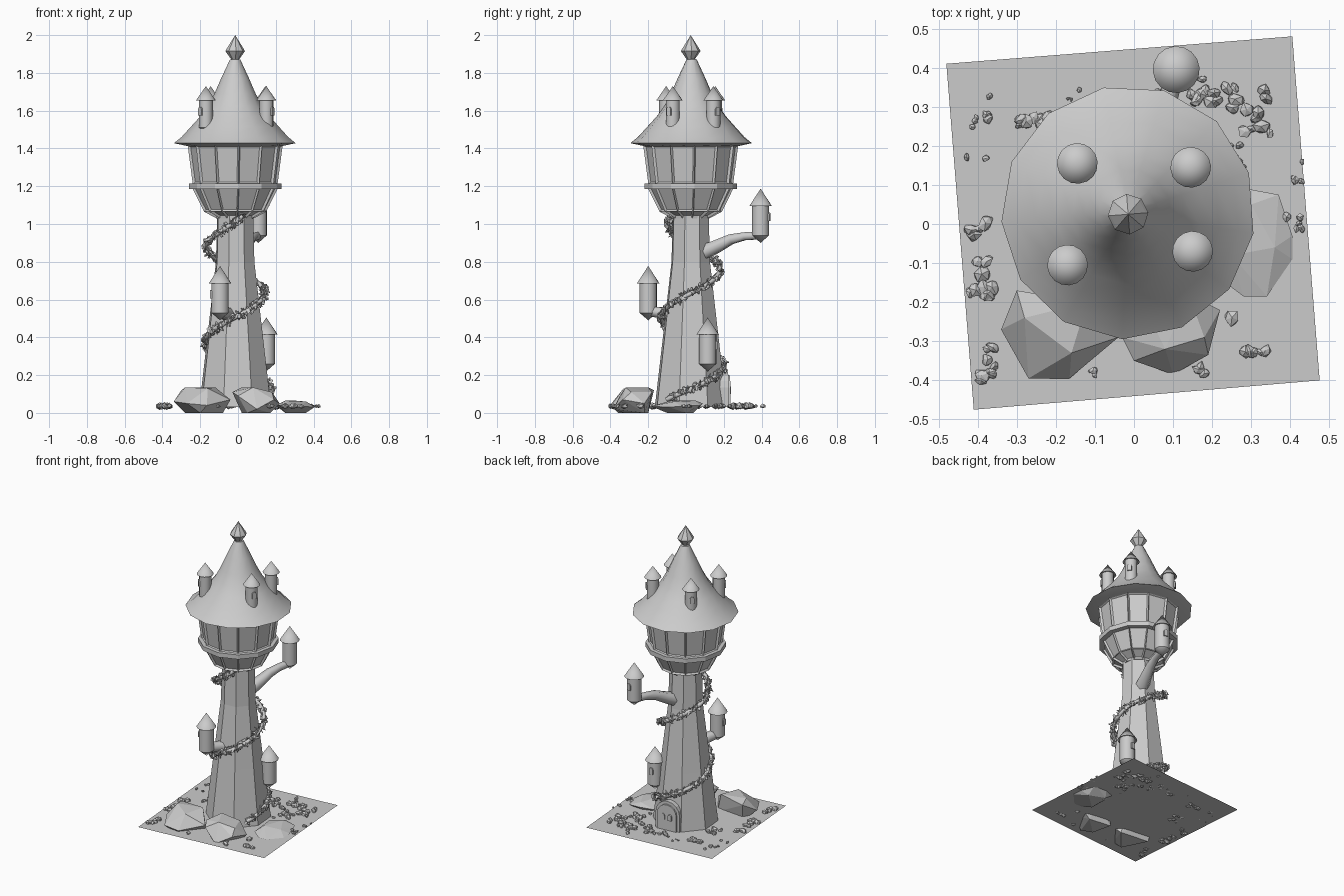
import bpy, bmesh, math, random
from math import sin, cos, pi, radians, atan2
from mathutils import Vector, Matrix, Euler

if "Cube" in bpy.data.objects:
    bpy.data.objects.remove(bpy.data.objects["Cube"])

random.seed(4)
CX, CY = -0.015, 0.025
TURN = radians(4.5)
GROUND = 0.03


def finish(name, bm, smooth=None):
    bmesh.ops.recalc_face_normals(bm, faces=bm.faces)
    me = bpy.data.meshes.new(name)
    bm.to_mesh(me)
    bm.free()
    ob = bpy.data.objects.new(name, me)
    bpy.context.collection.objects.link(ob)
    if smooth:
        bpy.ops.object.select_all(action='DESELECT')
        ob.select_set(True)
        bpy.context.view_layer.objects.active = ob
        bpy.ops.object.shade_smooth_by_angle(angle=radians(smooth))
    return ob


def lathe(name, n, profile, x=CX, y=CY, rot=TURN, smooth=None, inset=None, loop=False):
    """Revolve (radius, z) points; optionally recess every wall panel."""
    bm = bmesh.new()
    rings = [[bm.verts.new((x + r * cos(rot + 2 * pi * i / n), y + r * sin(rot + 2 * pi * i / n), z))
              for i in range(n)] for r, z in profile]
    walls = []
    pairs = list(zip(rings, rings[1:])) + ([(rings[-1], rings[0])] if loop else [])
    for a, b in pairs:
        for i in range(n):
            j = (i + 1) % n
            walls.append(bm.faces.new((a[i], a[j], b[j], b[i])))
    if not loop:
        for ring, (r, z) in ((rings[0], profile[0]), (rings[-1], profile[-1])):
            if r > 0:
                bm.faces.new(ring)
    bmesh.ops.recalc_face_normals(bm, faces=bm.faces)
    if inset:
        bmesh.ops.inset_individual(bm, faces=walls, thickness=inset, depth=-0.012)
    bmesh.ops.remove_doubles(bm, verts=bm.verts, dist=1e-5)
    return finish(name, bm, smooth)


def arch(name, x, y, z, w, h, depth, ang):
    """Round-topped slab whose face looks along the given heading."""
    bm = bmesh.new()
    pts = [(-w / 2, 0), (w / 2, 0)]
    pts += [(w / 2 * cos(pi * i / 8), h - w / 2 + w / 2 * sin(pi * i / 8)) for i in range(9)]
    face = bm.faces.new([bm.verts.new((px, -depth / 2, pz)) for px, pz in pts])
    ext = bmesh.ops.extrude_face_region(bm, geom=[face])['geom']
    bmesh.ops.translate(bm, vec=(0, depth, 0), verts=[v for v in ext if isinstance(v, bmesh.types.BMVert)])
    bm.transform(Matrix.Translation((x, y, z)) @ Matrix.Rotation(ang - pi / 2, 4, 'Z'))
    return finish(name, bm)


def tube(name, pts, radii, sides=1):
    cu = bpy.data.curves.new(name, 'CURVE')
    cu.dimensions = '3D'
    cu.bevel_depth = 1.0
    cu.bevel_resolution = sides
    cu.use_fill_caps = True
    sp = cu.splines.new('POLY')
    sp.points.add(len(pts) - 1)
    for p, co, r in zip(sp.points, pts, radii):
        p.co = (*co, 1)
        p.radius = r
    ob = bpy.data.objects.new(name, cu)
    bpy.context.collection.objects.link(ob)
    bpy.ops.object.select_all(action='DESELECT')
    ob.select_set(True)
    bpy.context.view_layer.objects.active = ob
    bpy.ops.object.convert(target='MESH')
    return ob


def chips(name, items, jitter):
    """Many small rough stones or leaves in one mesh: (location, scale, euler)."""
    bm = bmesh.new()
    for loc, scale, rot in items:
        m = Matrix.LocRotScale(Vector(loc), Euler(rot), Vector(scale))
        vs = bmesh.ops.create_icosphere(bm, subdivisions=1, radius=1, matrix=m)['verts']
        for v in vs:
            v.co = Vector(loc) + (v.co - Vector(loc)) * random.uniform(1 - jitter, 1 + jitter)
    return finish(name, bm)


def boulder(name, pts):
    bm = bmesh.new()
    for p in pts:
        bm.verts.new(p)
    res = bmesh.ops.convex_hull(bm, input=bm.verts)
    bmesh.ops.delete(bm, geom=[v for v in bm.verts if not v.link_faces], context='VERTS')
    finish(name, bm)


# Ground sheet
bm = bmesh.new()
bm.faces.new([bm.verts.new((x, y, GROUND)) for x, y in
              ((-0.41, -0.475), (0.475, -0.4), (0.405, 0.48), (-0.48, 0.41))])
finish("ground", bm)

# Tower shaft and head
lathe("tower_shaft", 8, [(0.2, GROUND), (0.155, 0.4), (0.107, 0.8), (0.1, 1.05)], rot=TURN + pi / 8)
lathe("head_bowl", 12, [(0.1, 1.03), (0.165, 1.065), (0.23, 1.195)], inset=0.01)
lathe("head_band", 12, [(0.21, 1.185), (0.245, 1.185), (0.245, 1.215), (0.21, 1.215)], loop=True)
lathe("head_room", 12, [(0.225, 1.21), (0.252, 1.415)], inset=0.014)

# Main roof and finial
lathe("main_roof", 13, [(0.0, 1.41), (0.25, 1.412), (0.325, 1.428), (0.285, 1.46), (0.235, 1.515),
                        (0.185, 1.57), (0.145, 1.625), (0.11, 1.69), (0.075, 1.77), (0.028, 1.87), (0.0, 1.88)],
      y=0.03, rot=radians(-65), smooth=40)
lathe("finial", 8, [(0.0, 1.86), (0.02, 1.87), (0.052, 1.915), (0.045, 1.928), (0.0, 2.0)])


def turret(name, x, y, z0, z1, top, r, roof_r, face):
    lathe(name + "_body", 16, [(0, z0), (r, z0 + 0.04), (r, z1)], x, y, smooth=40)
    lathe(name + "_roof", 16, [(r, z1), (roof_r, z1 - 0.005), (0, top)], x, y, smooth=60)
    d = Vector((cos(face), sin(face)))
    arch(name + "_window", x + d.x * r, y + d.y * r, z1 - 0.085, 0.026, 0.045, 0.012, face)


# Small turrets on the roof
for i, (x, y) in enumerate(((-0.145, 0.155), (0.145, 0.145), (0.15, -0.07), (-0.17, -0.105))):
    turret(f"roof_turret_{i + 1}", x, y, 1.47, 1.66, 1.73, 0.037, 0.052, atan2(y - 0.03, x - CX))

# Side turrets and their arms
turret("upper_turret", 0.108, 0.395, 0.9, 1.1, 1.187, 0.045, 0.06, radians(80))
turret("front_turret", -0.095, -0.2, 0.49, 0.69, 0.778, 0.046, 0.06, radians(180))
turret("low_turret", 0.15, 0.115, 0.22, 0.42, 0.505, 0.046, 0.06, radians(95))
tube("upper_arm", [(0.01, 0.08, 0.845), (0.04, 0.16, 0.88), (0.065, 0.24, 0.92), (0.085, 0.31, 0.935),
                   (0.105, 0.39, 0.94)], [0.046, 0.038, 0.03, 0.024, 0.024])
tube("front_arm", [(-0.035, -0.05, 0.51), (-0.07, -0.13, 0.53), (-0.095, -0.2, 0.54)], [0.045, 0.033, 0.03])

# Arched door at the back
back = pi / 2 + TURN
arch("door_frame", CX, 0.195, GROUND, 0.17, 0.19, 0.05, back)
arch("door", CX, 0.205, GROUND, 0.135, 0.17, 0.05, back)
for s in (-1, 1):
    arch("door_pane", CX + s * 0.025, 0.215, 0.1, 0.025, 0.04, 0.045, back)


# Leafy vine winding up the shaft
def vine_point(t):
    z = 0.07 + 0.97 * t
    a = radians(-40 + 690 * t)
    r = 0.195 - 0.04 * min(1, t / 0.35) - 0.045 * max(0, (t - 0.82) / 0.18)
    return Vector((CX + r * cos(a), CY + r * sin(a), z))


tube("vine_stem", [vine_point(i / 90) for i in range(91)], [0.013] * 91)
leaves = []
for i in range(520):
    off = Vector([random.gauss(0, 1) for _ in range(3)]).normalized() * 0.018
    s = random.uniform(0.7, 1.2)
    leaves.append((vine_point(i / 519) + off, (0.018 * s, 0.009 * s, 0.004 * s),
                   [random.uniform(0, 2 * pi) for _ in range(3)]))
chips("vine_leaves", leaves, 0.25)

# Boulders at the foot
boulder("left_boulder", [(-0.34, -0.27, 0.06), (-0.27, -0.395, 0.05), (-0.165, -0.395, 0.04), (-0.04, -0.29, 0.07),
                         (-0.3, -0.17, 0.12), (-0.28, -0.24, 0.135), (-0.16, -0.33, 0.13), (-0.12, -0.2, 0.135),
                         (-0.28, -0.2, 0.0), (-0.08, -0.22, 0.0), (-0.2, -0.36, 0.0)])
boulder("middle_boulder", [(-0.03, -0.29, 0.11), (0.0, -0.35, 0.09), (0.1, -0.385, 0.02), (0.19, -0.335, 0.07),
                           (0.22, -0.22, 0.05), (0.18, -0.29, 0.11), (0.08, -0.32, 0.135), (0.02, -0.2, 0.135),
                           (0.14, -0.18, 0.11), (0.05, -0.33, 0.0), (0.17, -0.22, 0.0), (0.02, -0.2, 0.0)])
boulder("right_boulder", [(0.22, -0.14, 0.04), (0.28, -0.185, 0.035), (0.34, -0.185, 0.035), (0.405, -0.09, 0.03),
                          (0.405, -0.03, 0.035), (0.37, 0.075, 0.04), (0.29, 0.09, 0.05), (0.2, 0.05, 0.04),
                          (0.25, -0.08, 0.065), (0.36, -0.06, 0.06), (0.3, 0.05, 0.065), (0.25, -0.1, 0.0),
                          (0.36, 0.0, 0.0), (0.26, 0.04, 0.0)])

# Scattered pebbles: x, y, spread x, spread y, count, size
clusters = [(-0.4, 0.25, 0.04, 0.09, 9, 0.011), (-0.26, 0.26, 0.04, 0.03, 10, 0.017), (0.2, 0.36, 0.06, 0.05, 11, 0.018),
            (0.29, 0.29, 0.06, 0.06, 14, 0.019), (0.41, 0.05, 0.02, 0.12, 9, 0.011), (-0.39, -0.09, 0.03, 0.1, 13, 0.02),
            (-0.37, -0.36, 0.02, 0.05, 9, 0.016), (-0.1, -0.38, 0.01, 0.015, 3, 0.011), (0.18, -0.37, 0.02, 0.015, 4, 0.015),
            (0.31, -0.33, 0.03, 0.015, 6, 0.014), (0.25, -0.23, 0.01, 0.01, 1, 0.02), (-0.15, 0.33, 0.08, 0.02, 5, 0.006),
            (0.05, 0.3, 0.12, 0.06, 18, 0.014), (0.22, 0.18, 0.06, 0.08, 14, 0.016), (-0.26, 0.08, 0.04, 0.1, 12, 0.015)]
stones = []
for x, y, sx, sy, n, size in clusters:
    for _ in range(n):
        s = size * random.uniform(0.7, 1.3)
        stones.append(((x + random.uniform(-sx, sx), y + random.uniform(-sy, sy), GROUND + 0.006),
                       (s, s * random.uniform(0.6, 1), s * 0.8), (0, 0, random.uniform(0, pi))))
chips("pebbles", stones, 0.25)
